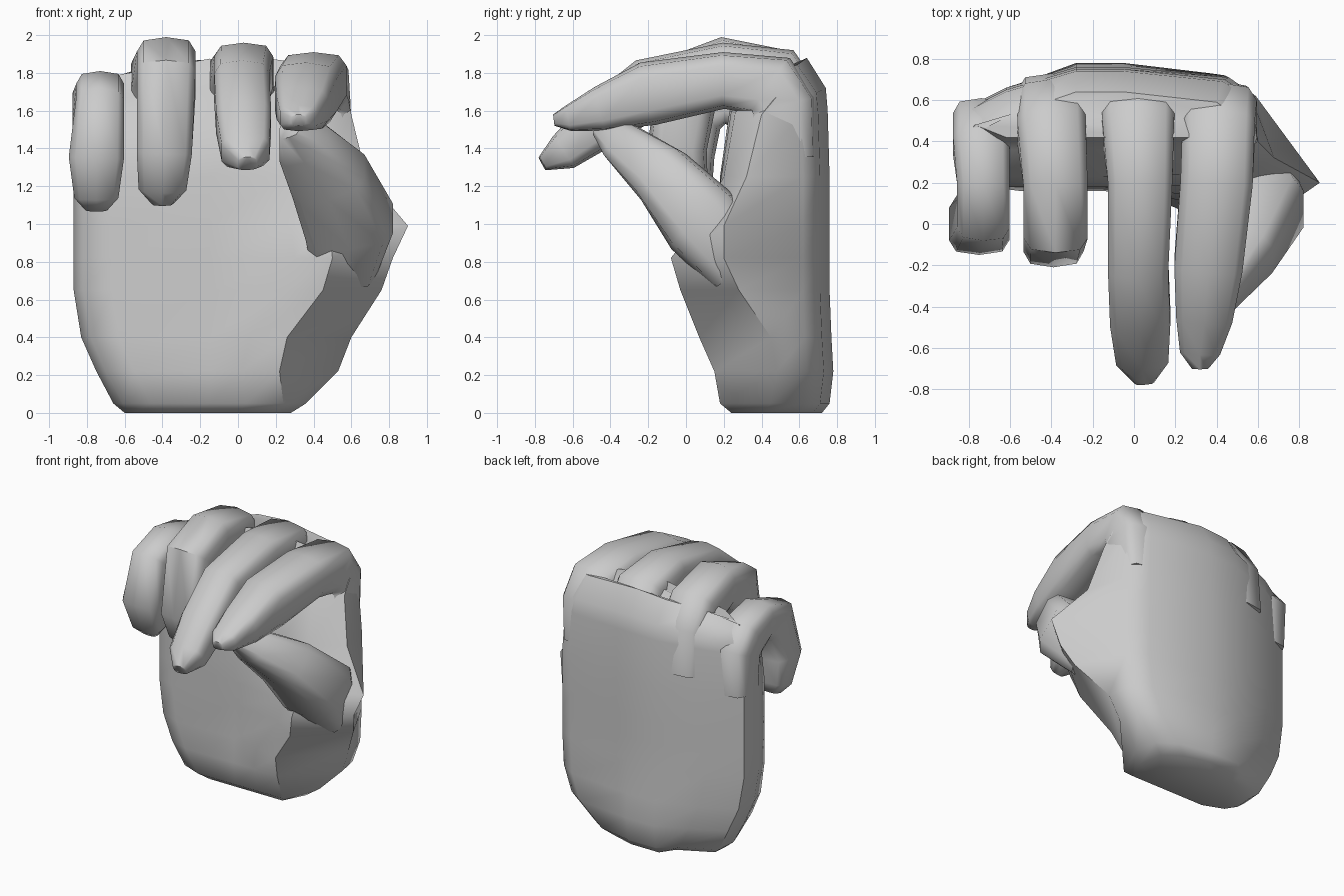
import bpy
import bmesh
import math
from mathutils import Vector

cube = bpy.data.objects.get("Cube")
if cube:
    bpy.data.objects.remove(cube, do_unlink=True)

# One plain grey for the whole hand
grey = bpy.data.materials.new("plain grey")
grey.use_nodes = True
colour = (0.6, 0.6, 0.6, 1)
grey.diffuse_color = colour
grey.node_tree.nodes["Principled BSDF"].inputs["Base Color"].default_value = colour


def loft(name, rings, angle):
    """Skin a list of equal rings, cap both ends and shade the result."""
    bm = bmesh.new()
    loops = [[bm.verts.new(p) for p in ring] for ring in rings]
    count = len(loops[0])
    for lower, upper in zip(loops, loops[1:]):
        for i in range(count):
            j = (i + 1) % count
            bm.faces.new((lower[i], lower[j], upper[j], upper[i]))
    bm.faces.new(loops[0])
    bm.faces.new(loops[-1])
    bmesh.ops.recalc_face_normals(bm, faces=bm.faces)
    mesh = bpy.data.meshes.new(name)
    bm.to_mesh(mesh)
    bm.free()
    mesh.materials.append(grey)
    obj = bpy.data.objects.new(name, mesh)
    bpy.context.collection.objects.link(obj)
    bpy.ops.object.select_all(action="DESELECT")
    obj.select_set(True)
    bpy.context.view_layer.objects.active = obj
    bpy.ops.object.shade_smooth_by_angle(angle=math.radians(angle))
    return obj


def rounded(value, power=0.55):
    return math.copysign(abs(value) ** power, value)


def digit(name, path, sides=10):
    """Sweep a rounded box section along x, y, z, half width, half depth."""
    centres = [Vector(p[:3]) for p in path]
    rings = []
    for k, (x, y, z, width, depth) in enumerate(path):
        ahead = centres[min(k + 1, len(path) - 1)] - centres[k]
        behind = centres[k] - centres[max(k - 1, 0)]
        along = (ahead.normalized() + behind.normalized()).normalized()
        side = Vector((1, 0, 0))
        side = (side - along * side.dot(along)).normalized()
        normal = side.cross(along)
        ring = []
        for i in range(sides):
            a = math.tau * (i + 0.5) / sides
            ring.append(centres[k] + side * width * rounded(math.cos(a))
                        + normal * depth * rounded(math.sin(a)))
        rings.append(ring)
    return loft(name, rings, 60)


def palm_ring(z, left, right, front, mound_x, mound_y, side_y, back):
    """Cross-section with an arched back and a mound below the thumb."""
    corner = min(right - 0.03, 0.59)
    outline = [
        (left, min(back - 0.2, 0.38)), (left + 0.05, front + 0.06),
        (left + 0.2, front), (-0.15, front),
        (mound_x - 0.2, front * 0.7 + mound_y * 0.3),
        (mound_x, mound_y), (right, side_y), (corner, back - 0.14),
        (corner - 0.13, back - 0.05), (-0.05, back), (-0.28, back),
        (left + 0.25, back - 0.1), (left + 0.01, back - 0.22),
    ]
    # The knuckle line falls away towards both sides
    drop = max(0, z - 1.5) * 0.6
    return [(x, y, z - drop * x * x) for x, y in outline]


# Palm, from the wrist up to the knuckle ridge
palm = [
    (0, -.6, .28, .24, .2, .24, .4, .72),
    (.05, -.66, .36, .18, .24, .18, .45, .76),
    (.22, -.75, .53, .16, .22, .15, .48, .78),
    (.4, -.83, .6, .17, .26, .07, .45, .77),
    (.65, -.87, .76, .18, .45, -.03, .28, .76),
    (.82, -.87, .82, .18, .5, -.08, .2, .76),
    (.99, -.87, .9, .18, .48, .05, .2, .76),
    (1.25, -.87, .68, .18, .44, .2, .32, .76),
    (1.6, -.87, .6, .23, .44, .26, .4, .75),
    (1.72, -.87, .59, .36, .4, .36, .48, .74),
    (1.88, -.82, .56, .42, .4, .42, .48, .64),
]
loft("palm", [palm_ring(*section) for section in palm], 50)

# Two reaching fingers
digit("index_finger", [
    (.42, .52, 1.35, .16, .17), (.42, .51, 1.62, .18, .18),
    (.41, .45, 1.73, .18, .18), (.4, .2, 1.76, .18, .15),
    (.36, -.2, 1.69, .17, .17), (.34, -.45, 1.61, .14, .12),
    (.32, -.62, 1.56, .1, .07), (.32, -.7, 1.55, .04, .03)])
digit("middle_finger", [
    (.02, .57, 1.35, .17, .17), (.02, .55, 1.64, .18, .18),
    (.02, .47, 1.77, .18, .18), (.03, .2, 1.81, .16, .15),
    (.02, -.2, 1.72, .15, .16), (.03, -.45, 1.54, .15, .14),
    (.04, -.65, 1.38, .13, .1), (.05, -.76, 1.32, .05, .04)])

# Two curled fingers
digit("ring_finger", [
    (-.4, .56, 1.35, .17, .17), (-.4, .53, 1.64, .17, .18),
    (-.4, .45, 1.77, .17, .18), (-.38, .2, 1.83, .16, .16),
    (-.38, .01, 1.75, .16, .19), (-.39, -.05, 1.38, .15, .16),
    (-.4, 0, 1.2, .13, .12), (-.4, .03, 1.12, .06, .07)])
digit("little_finger", [
    (-.74, .46, 1.25, .13, .14), (-.74, .46, 1.53, .14, .16),
    (-.74, .38, 1.62, .14, .16), (-.73, .2, 1.67, .13, .14),
    (-.73, .05, 1.61, .13, .17), (-.75, 0, 1.35, .15, .15),
    (-.75, .04, 1.15, .12, .1), (-.75, .06, 1.08, .06, .05)])

# Thumb, rising from the mound to meet the index finger
digit("thumb", [
    (.56, .28, .78, .17, .18), (.59, .09, 1.01, .24, .22),
    (.48, -.12, 1.25, .21, .17), (.35, -.33, 1.42, .15, .12),
    (.27, -.45, 1.5, .06, .05)])
